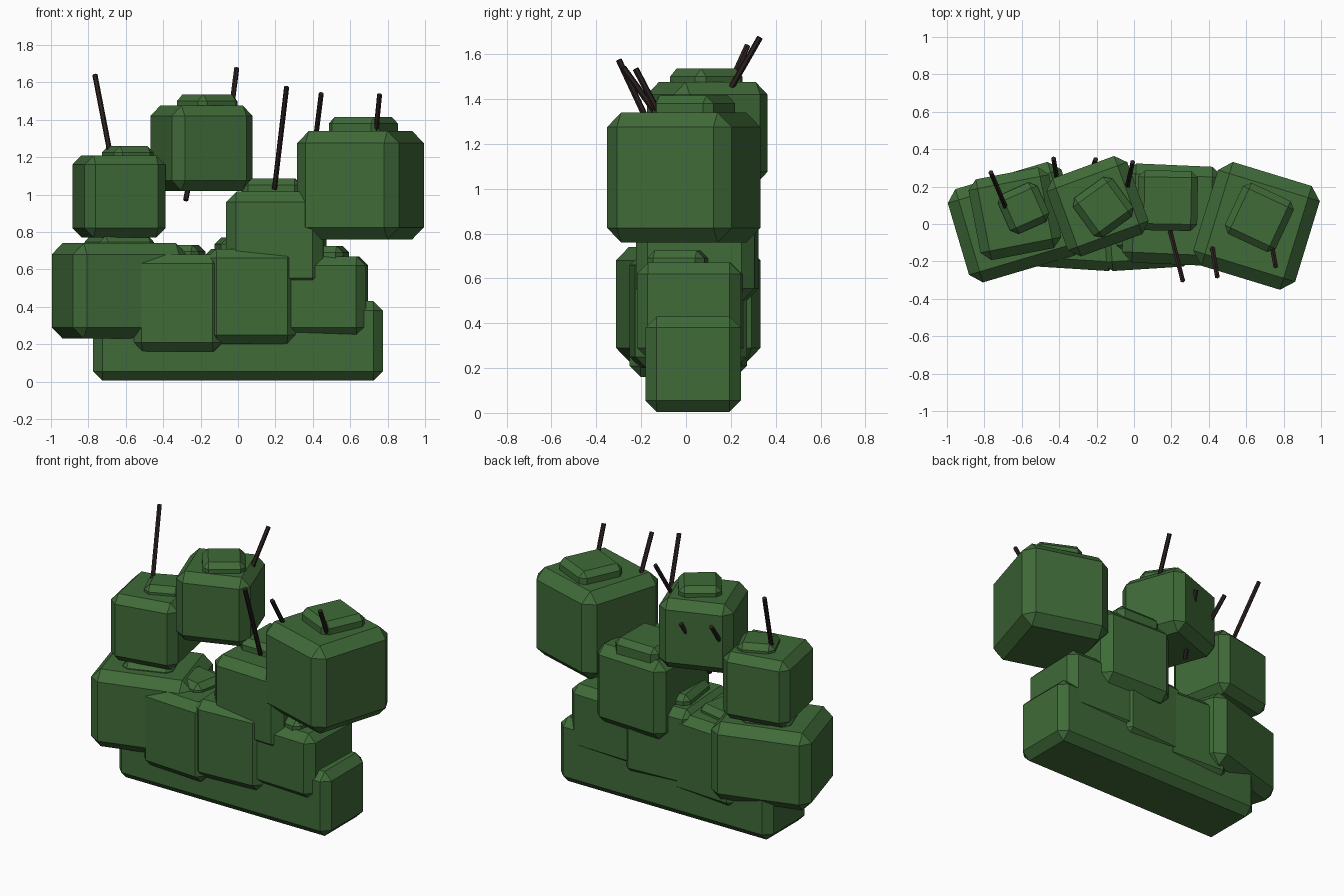
import bpy, bmesh, math
from mathutils import Vector, Matrix

if "Cube" in bpy.data.objects:
    bpy.data.objects.remove(bpy.data.objects["Cube"])


def material(name, color):
    m = bpy.data.materials.new(name)
    m.diffuse_color = color
    m.use_nodes = True
    m.node_tree.nodes["Principled BSDF"].inputs["Base Color"].default_value = m.diffuse_color
    return m


LEAF = material("leaf_green", (0.05, 0.145, 0.04, 1))
BARK = material("bark_brown", (0.025, 0.016, 0.014, 1))


def finish(bm, name, mat):
    bmesh.ops.recalc_face_normals(bm, faces=bm.faces[:])
    mesh = bpy.data.meshes.new(name)
    bm.to_mesh(mesh)
    bm.free()
    mesh.materials.append(mat)
    obj = bpy.data.objects.new(name, mesh)
    bpy.context.collection.objects.link(obj)
    return obj


def block(name, cx, cy, hx, hy, z0, z1, angle=0, chamfer=0.055):
    """Box with flat chamfered edges, turned about z."""
    bm = bmesh.new()
    bmesh.ops.create_cube(bm, size=1)
    bmesh.ops.scale(bm, vec=(2 * hx, 2 * hy, z1 - z0), verts=bm.verts)
    bmesh.ops.bevel(bm, geom=bm.edges[:], offset=chamfer, segments=1,
                    profile=0.5, affect='EDGES')
    bm.transform(Matrix.Translation((cx, cy, (z0 + z1) / 2))
                 @ Matrix.Rotation(math.radians(angle), 4, 'Z'))
    return finish(bm, name, LEAF)


def twig(name, a, b, radius=0.014):
    a, b = Vector(a), Vector(b)
    d = b - a
    bm = bmesh.new()
    bmesh.ops.create_cone(bm, cap_ends=True, segments=6, radius1=radius,
                          radius2=radius, depth=d.length)
    bm.transform(Matrix.Translation((a + b) / 2)
                 @ d.to_track_quat('Z', 'Y').to_matrix().to_4x4())
    return finish(bm, name, BARK)


# Long base hedge
block("hedge_base", 0, 0.032, 0.775, 0.213, 0.005, 0.43, 0, 0.05)

# Leaf clumps: centre, half sizes, bottom, top, angle, chamfer,
# then cap: centre, half size, top, angle
clumps = {
    "lower_left": ((-0.635, 0.01, 0.317, 0.26, 0.23, 0.74, 16.5, 0.06),
                   (-0.635, 0.02, 0.155, 0.78, 20)),
    "lower_mid_left": ((-0.31, 0.01, 0.24, 0.25, 0.16, 0.68, -3.6, 0.05),
                       (-0.31, 0.03, 0.12, 0.73, -12)),
    "lower_mid_right": ((0.06, 0.01, 0.24, 0.25, 0.2, 0.71, 3.6, 0.05),
                        (0.05, 0.03, 0.16, 0.77, 8)),
    "lower_right": ((0.44, 0.02, 0.25, 0.232, 0.24, 0.67, -2, 0.05),
                    (0.45, -0.03, 0.13, 0.725, -10)),
    "middle": ((0.205, 0.05, 0.26, 0.265, 0.5, 1.015, -2.5, 0.055),
               (0.18, 0.125, 0.16, 1.085, -1)),
    "upper_left": ((-0.637, 0.055, 0.22, 0.22, 0.77, 1.21, 11, 0.05),
                   (-0.59, 0.085, 0.115, 1.26, 24)),
    "upper_middle": ((-0.195, 0.095, 0.23, 0.222, 1.02, 1.475, 20, 0.055),
                     (-0.165, 0.09, 0.13, 1.535, 36)),
    "upper_right": ((0.655, -0.01, 0.285, 0.29, 0.76, 1.34, -17, 0.065),
                    (0.67, 0.035, 0.15, 1.415, -25)),
}
for name, (b, (x, y, h, top, angle)) in clumps.items():
    block(name + "_clump", *b)
    block(name + "_cap", x, y, h, h, top - 0.2, top, angle, 0.035)

# Twigs poking out of the clumps
twigs = [
    ((-0.68, 0.075, 1.2), (-0.765, 0.275, 1.64)),
    ((-0.055, 0.115, 1.3), (-0.007, 0.33, 1.675)),
    ((0.195, -0.045, 1.03), (0.26, -0.3, 1.575)),
    ((0.40, -0.02, 1.18), (0.445, -0.28, 1.54)),
    ((0.725, -0.05, 1.2), (0.757, -0.225, 1.535)),
    ((-0.28, 0.15, 0.97), (-0.205, 0.345, 1.345)),
    ((-0.385, 0.08, 1.06), (-0.43, 0.35, 1.39)),
]
for i, (a, b) in enumerate(twigs):
    twig(f"twig_{i + 1}", a, b)
